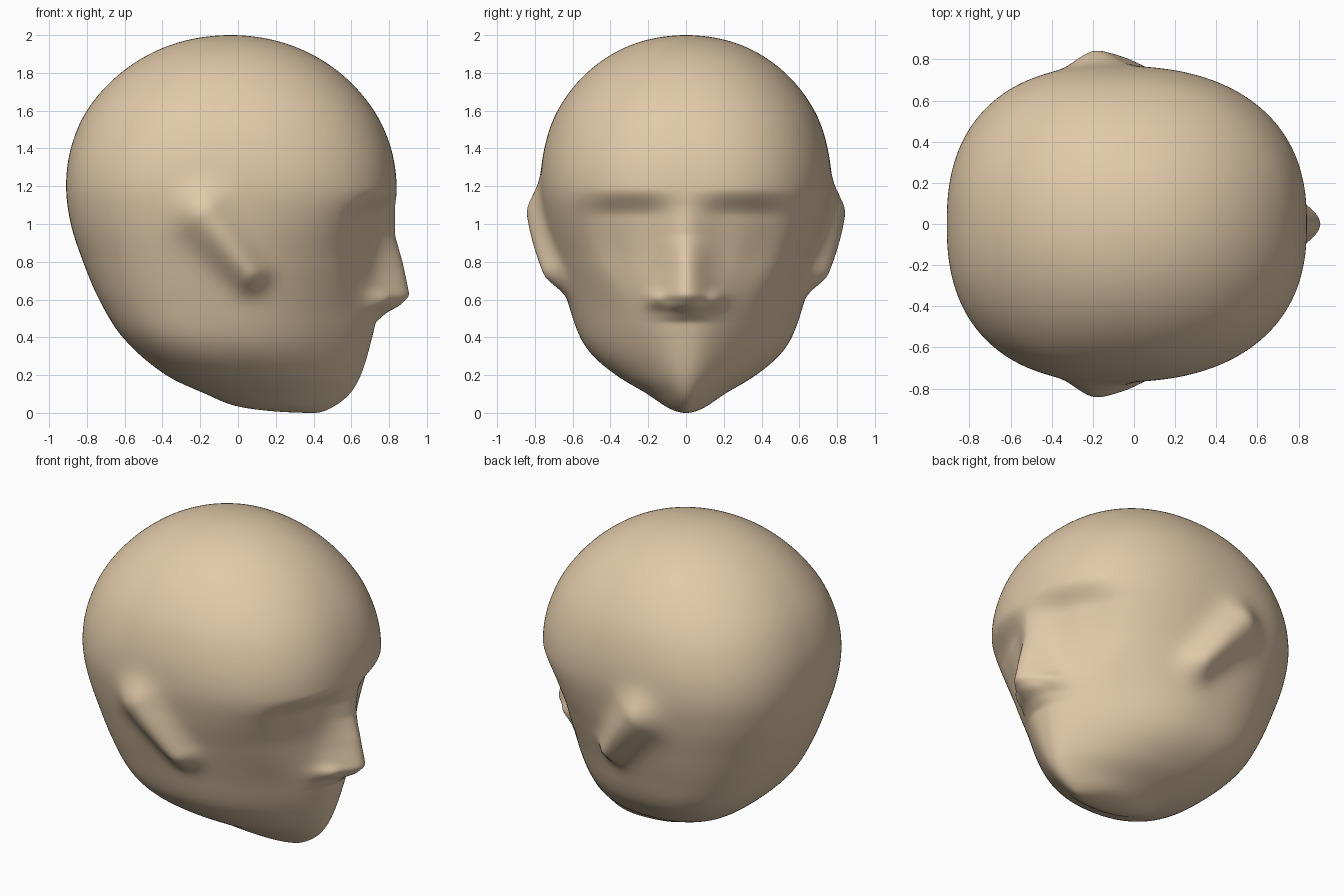
import bpy, bmesh, math

if "Cube" in bpy.data.objects:
    bpy.data.objects.remove(bpy.data.objects["Cube"])

# Smooth interpolation through (z, value) points, measured along the polar angle
def curve(pts):
    ks = [(math.acos(max(-1, min(1, z - 1))), v) for z, v in pts]
    n = len(ks)
    sl = []
    for i in range(n):
        a, b = ks[max(0, i - 1)], ks[min(n - 1, i + 1)]
        sl.append((b[1] - a[1]) / (b[0] - a[0]))

    def f(p):
        i = 0
        while i < n - 2 and p > ks[i + 1][0]:
            i += 1
        (p0, v0), (p1, v1) = ks[i], ks[i + 1]
        h = p1 - p0
        t = max(0, min(1, (p - p0) / h))
        return ((2*t**3 - 3*t*t + 1) * v0 + (t**3 - 2*t*t + t) * h * sl[i]
                + (3*t*t - 2*t**3) * v1 + (t**3 - t*t) * h * sl[i + 1])
    return f

def smooth(a, b, v):
    t = max(0, min(1, (v - a) / (b - a)))
    return t * t * (3 - 2 * t)

def lerp_pts(pts, z):
    if z <= pts[0][0]:
        return pts[0][1]
    for (z0, a), (z1, b) in zip(pts, pts[1:]):
        if z <= z1:
            return a + (b - a) * (z - z0) / (z1 - z0)
    return pts[-1][1]

def spow(v, e):
    return math.copysign(abs(v) ** e, v)

# Head outlines by height: back, face (without nose), half width, widest point, face narrowing
back = curve([(2, -.04), (1.95, -.35), (1.8, -.62), (1.6, -.80), (1.4, -.885), (1.2, -.91),
              (1, -.885), (.8, -.82), (.6, -.735), (.4, -.61), (.2, -.38), (.1, -.17), (.03, .02), (0, .4)])
front = curve([(2, -.04), (1.95, .27), (1.8, .54), (1.6, .72), (1.4, .81), (1.2, .84), (1, .825),
               (.8, .79), (.6, .755), (.4, .71), (.2, .65), (.1, .59), (.03, .50), (0, .4)])
width = curve([(2, 0), (1.95, .285), (1.8, .525), (1.6, .68), (1.4, .75), (1.2, .768), (1, .74),
               (.8, .69), (.6, .63), (.4, .56), (.3, .49), (.2, .37), (.1, .205), (.03, .10), (0, 0)])
middle = curve([(2, -.04), (1.6, -.08), (1.2, -.1), (.6, -.1), (.3, -.05), (.1, .15), (.03, .27), (0, .4)])
narrow = curve([(2, 0), (1.4, 0), (1.1, .03), (.8, .24), (.5, .46), (.2, .46), (0, .1)])
square = curve([(2, 2), (1.8, 2.12), (1.2, 2.4), (.8, 2.4), (.4, 2.5), (.1, 2.2), (0, 2)])

NOSE_H = [(.48, 0), (.535, .05), (.565, .105), (.62, .15), (.8, .085), (.94, .022), (1.1, 0)]
NOSE_W = [(.5, .15), (.62, .145), (.75, .12), (1, .10)]

def face_offset(y, z):
    y = abs(y)
    # eye sockets with a rounded brow, fading down the cheeks
    s = (1 - smooth(1.04, 1.19, z)) * smooth(.45, 1.0, z)
    yc, wy = .20 + .11 * smooth(.5, 1.05, z), .13 + .10 * smooth(.5, 1.05, z)
    d = -.075 * s * math.exp(-abs((y - yc) / wy) ** 3)
    # nose bridge, tip and wings
    d += lerp_pts(NOSE_H, z) * math.exp(-(y / lerp_pts(NOSE_W, z)) ** 2)
    d += .035 * math.exp(-((y - .16) / .045) ** 2 - ((z - .60) / .04) ** 2)
    return d

def ear_offset(x, z):
    # tapered ridge running down and forward
    ax, az, bx, bz = -.18, 1.04, .06, .74
    t = ((x - ax) * (bx - ax) + (z - az) * (bz - az)) / ((bx - ax) ** 2 + (bz - az) ** 2)
    t = max(0, min(1, t))
    d = math.hypot(x - ax - t * (bx - ax), z - az - t * (bz - az))
    return .095 * math.exp(-(d / (.135 - .045 * t)) ** 2.1)

RINGS, SEGS = 230, 240
bm = bmesh.new()
rows = []
for i in range(1, RINGS):
    p = math.pi * i / RINGS
    z = 1 + math.cos(p)
    cx, xf, xb, w, k = middle(p), front(p), back(p), width(p), narrow(p)
    e = 2 / square(p)
    row = []
    for j in range(SEGS):
        a = 2 * math.pi * j / SEGS
        # even spacing round a squared-off ellipse
        c, s = math.cos(a), math.sin(a)
        r = (abs(c) ** (2 / e) + abs(s) ** (2 / e)) ** (-e / 2)
        c, s = c * r, s * r
        if c > 0:
            x, y = cx + (xf - cx) * c, w * s * (1 - k * c * c)
            x += face_offset(y, z) * smooth(.2, .6, c)
        else:
            x, y = cx + (cx - xb) * c, w * s
        if abs(s) > .6:
            y += math.copysign(ear_offset(x, z), s)
        row.append(bm.verts.new((x, y, z)))
    rows.append(row)
top = bm.verts.new((-.04, 0, 2))
bottom = bm.verts.new((.4, 0, 0))
for j in range(SEGS):
    n = (j + 1) % SEGS
    bm.faces.new((top, rows[0][j], rows[0][n]))
    bm.faces.new((bottom, rows[-1][n], rows[-1][j]))
    for r0, r1 in zip(rows, rows[1:]):
        bm.faces.new((r0[j], r1[j], r1[n], r0[n]))
bmesh.ops.recalc_face_normals(bm, faces=bm.faces)
for f in bm.faces:
    f.smooth = True

me = bpy.data.meshes.new("head")
bm.to_mesh(me)
bm.free()
head = bpy.data.objects.new("head", me)
bpy.context.collection.objects.link(head)
mat = bpy.data.materials.new("tan skin")
mat.diffuse_color = (.76, .59, .40, 1)
mat.use_nodes = True
mat.node_tree.nodes["Principled BSDF"].inputs["Base Color"].default_value = mat.diffuse_color
me.materials.append(mat)

# light relaxing of the sculpted surface
sm = head.modifiers.new("relax", 'SMOOTH')
sm.factor = .5
sm.iterations = 3
